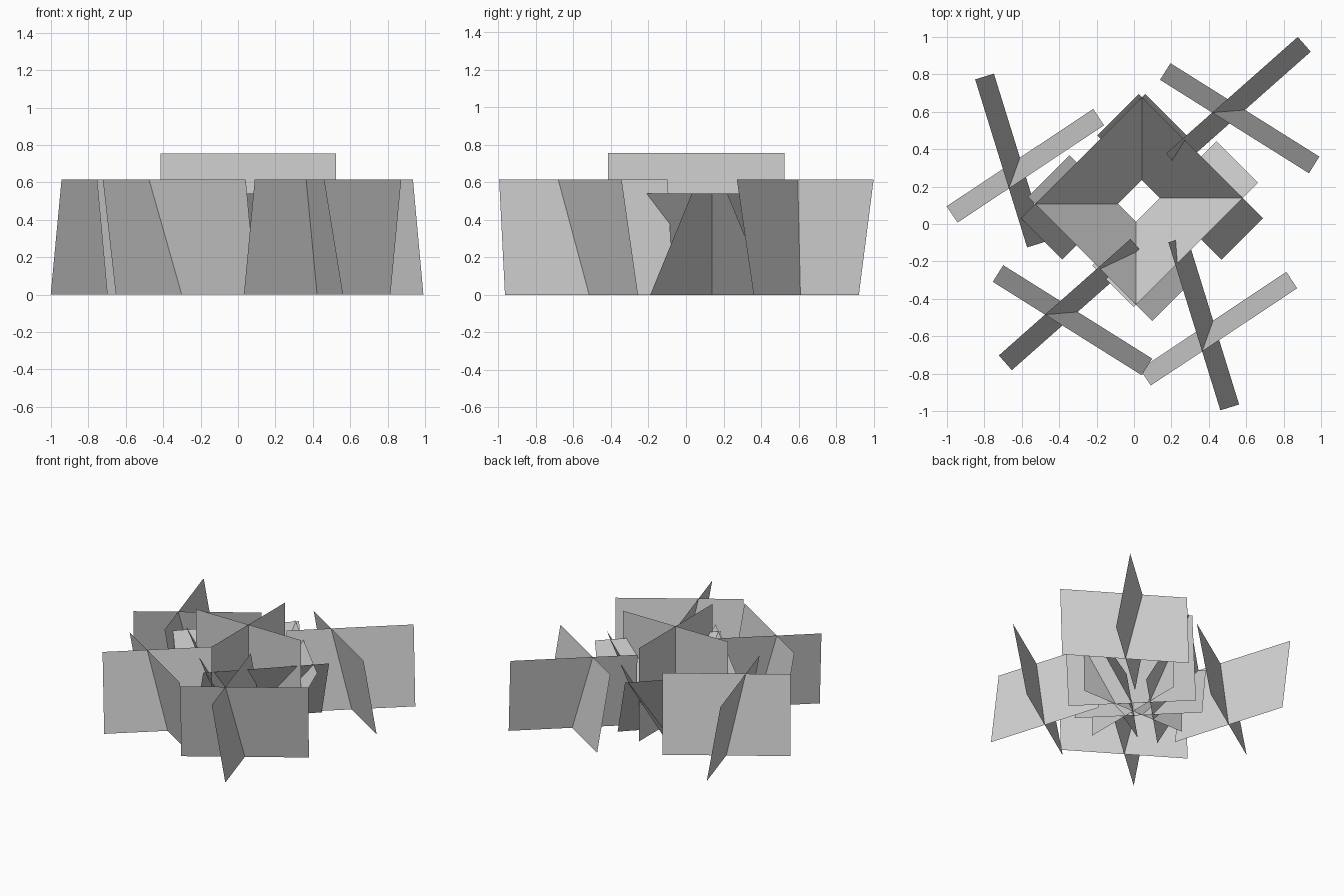
import bpy
from math import radians, sin, cos
from mathutils import Vector

cube = bpy.data.objects.get("Cube")
if cube:
    bpy.data.objects.remove(cube, do_unlink=True)

LENGTH = 0.94

# Single flat colour
grey = bpy.data.materials.new("light_grey")
grey.use_nodes = True
colour = (0.64, 0.64, 0.64, 1)
grey.diffuse_color = colour
grey.node_tree.nodes["Principled BSDF"].inputs["Base Color"].default_value = colour


def card(name, centre, heading, height, lean=0.0):
    """Upright foliage card on the ground, its top leaning to the left of its heading."""
    a = radians(heading)
    along = Vector((cos(a), sin(a), 0)) * LENGTH / 2
    rise = Vector((-sin(a) * lean, cos(a) * lean, height))
    mid = Vector((*centre, 0))
    corners = [mid - along, mid + along, mid + along + rise, mid - along + rise]
    mesh = bpy.data.meshes.new(name)
    mesh.from_pydata(corners, [], [(0, 1, 2, 3)])
    mesh.materials.append(grey)
    obj = bpy.data.objects.new(name, mesh)
    bpy.context.collection.objects.link(obj)
    return obj


# Outer clumps: two slightly leaning cards crossing on a shared base point
clumps = {
    "back_left": ((0.593, 0.61), 41.5),
    "back_right": ((-0.61, 0.355), 107.2),
    "front_right": ((-0.301, -0.47), 41.5),
    "front_left": ((0.423, -0.516), 107.2),
}
for name, (centre, heading) in clumps.items():
    card(f"{name}_clump_card_a", centre, heading, 0.615, 0.105)
    card(f"{name}_clump_card_b", centre, heading + 106.4, 0.615, 0.105)

# Central ring: four cards flaring outward
ring = {
    "back_left": ((0.136, 0.142), -45),
    "back_right": ((-0.051, 0.142), 45),
    "front_right": ((-0.013, 0.035), 135),
    "front_left": ((0.109, 0.11), 225),
}
for name, (centre, heading) in ring.items():
    card(f"{name}_flared_card", centre, heading, 0.54, 0.313)

# Tall vertical cross in the middle
for name, heading in (("wide", 0), ("deep", 90)):
    card(f"central_cross_{name}_card", (0.055, 0.055), heading, 0.755)
